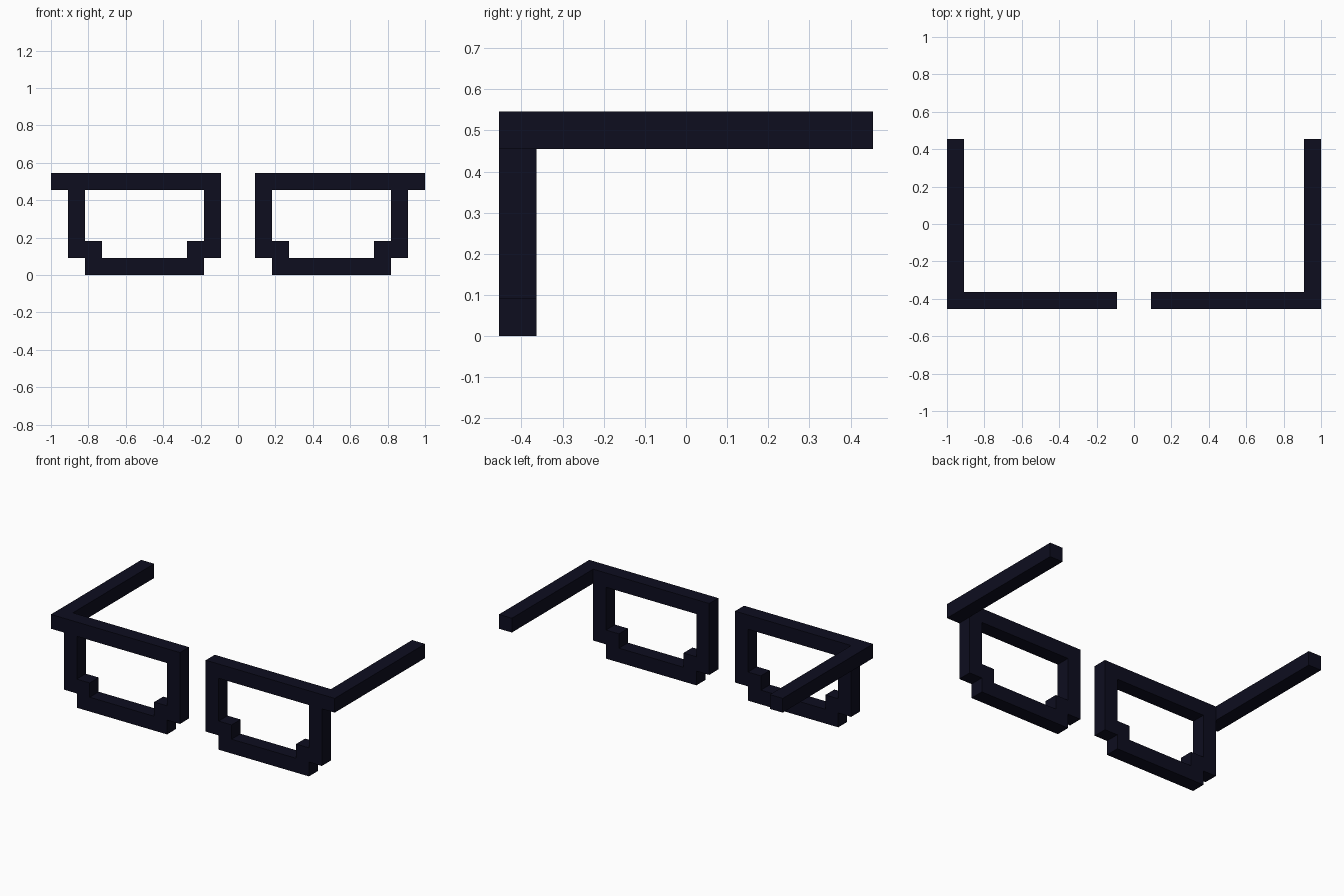
import bpy
import bmesh
from mathutils import Vector

cube = bpy.data.objects.get("Cube")
if cube:
    bpy.data.objects.remove(cube, do_unlink=True)

U = 1 / 11  # one block of the grid the model is laid out on

# Single dark navy colour
navy = bpy.data.materials.new("dark_navy")
navy.use_nodes = True
colour = (0.0040, 0.0040, 0.0137, 1)
navy.diffuse_color = colour
navy.node_tree.nodes["Principled BSDF"].inputs["Base Color"].default_value = colour


def extruded(name, loops, y0, y1):
    """Fill x-z outlines (later loops are holes), extrude along y, mirror across x."""
    bm = bmesh.new()
    edges = []
    for loop in loops:
        verts = [bm.verts.new((x * U, y0 * U, z * U)) for x, z in loop]
        edges += [bm.edges.new((v, verts[i - 1])) for i, v in enumerate(verts)]
    bmesh.ops.triangle_fill(bm, edges=edges, use_beauty=True, normal=(0, -1, 0))
    ext = bmesh.ops.extrude_face_region(bm, geom=bm.faces[:], use_keep_orig=True)
    moved = [g for g in ext["geom"] if isinstance(g, bmesh.types.BMVert)]
    bmesh.ops.translate(bm, verts=moved, vec=Vector((0, (y1 - y0) * U, 0)))
    bmesh.ops.recalc_face_normals(bm, faces=bm.faces[:])
    mesh = bpy.data.meshes.new(name)
    bm.to_mesh(mesh)
    bm.free()
    mesh.materials.append(navy)
    obj = bpy.data.objects.new(name, mesh)
    bpy.context.collection.objects.link(obj)
    mirror = obj.modifiers.new("mirror", "MIRROR")
    mirror.use_mirror_merge = False
    return obj


# Stepped lens rims, with the brow bar running out to the temples
rim_outline = [(1, 1), (2, 1), (2, 0), (9, 0), (9, 1), (10, 1),
               (10, 5), (11, 5), (11, 6), (1, 6)]
lens_opening = [(2, 2), (3, 2), (3, 1), (8, 1), (8, 2), (9, 2), (9, 5), (2, 5)]
extruded("lens_rims", [rim_outline, lens_opening], -5, -4)

# Straight temple arms running back from the brow bar
arm_section = [(10, 5), (11, 5), (11, 6), (10, 6)]
extruded("temple_arms", [arm_section], -4, 5)
